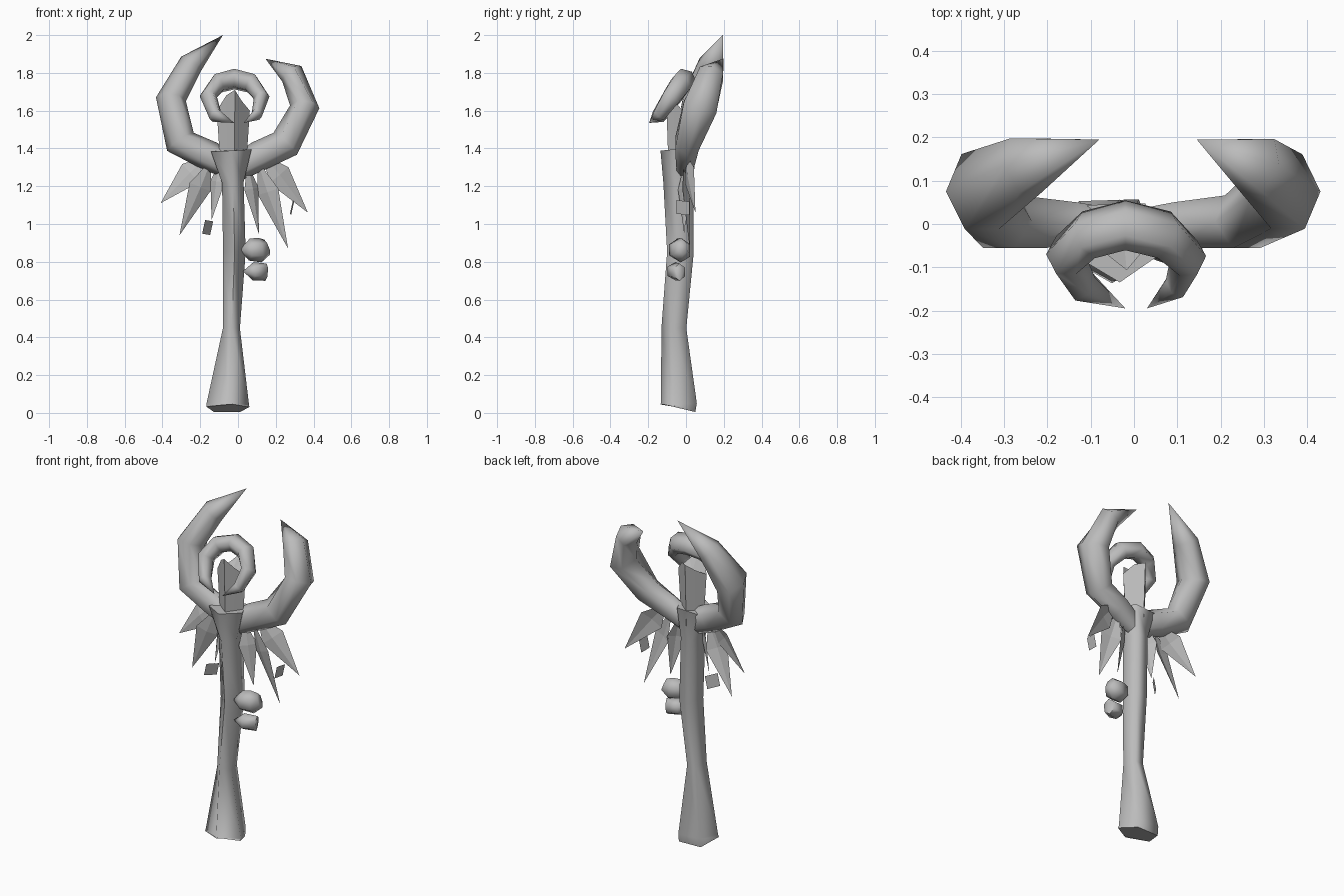
import bpy, bmesh, math
from mathutils import Vector

cube = bpy.data.objects.get("Cube")
if cube:
    bpy.data.objects.remove(cube)

grey = bpy.data.materials.new("plain grey")
grey.use_nodes = True
COLOUR = (0.5, 0.5, 0.5, 1)
grey.diffuse_color = COLOUR
grey.node_tree.nodes["Principled BSDF"].inputs["Base Color"].default_value = COLOUR


def finish(name, bm, angle=0, closed=True):
    """Turn a bmesh into a named object; angle > 0 gives smooth shading."""
    bmesh.ops.remove_doubles(bm, verts=bm.verts[:], dist=0.0005)
    if closed:
        bmesh.ops.recalc_face_normals(bm, faces=bm.faces[:])
    mesh = bpy.data.meshes.new(name)
    bm.to_mesh(mesh)
    bm.free()
    mesh.materials.append(grey)
    obj = bpy.data.objects.new(name, mesh)
    bpy.context.collection.objects.link(obj)
    if angle:
        bpy.ops.object.select_all(action='DESELECT')
        obj.select_set(True)
        bpy.context.view_layer.objects.active = obj
        bpy.ops.object.shade_smooth_by_angle(angle=math.radians(angle))


def tube(name, path, sides=6, ref=(0, 1, 0), turn=0.0):
    """Sweep a polygon along (x, y, z, radius along ref, radius across)."""
    bm = bmesh.new()
    pts = [Vector(p[:3]) for p in path]
    rings = []
    for i, p in enumerate(path):
        a, b = pts[max(i - 1, 0)], pts[min(i + 1, len(pts) - 1)]
        t = (b - a).normalized()
        r = Vector(ref)
        r = (r - t * r.dot(t)).normalized()
        s = t.cross(r)
        ring = []
        for k in range(sides):
            ang = turn + math.tau * k / sides
            ring.append(bm.verts.new(pts[i] + r * math.sin(ang) * p[3] + s * math.cos(ang) * p[4]))
        rings.append(ring)
    for lo, hi in zip(rings, rings[1:]):
        for k in range(sides):
            j = (k + 1) % sides
            bm.faces.new((lo[k], lo[j], hi[j], hi[k]))
    bm.faces.new(rings[0])
    bm.faces.new(rings[-1])
    bmesh.ops.dissolve_degenerate(bm, dist=0.0005, edges=bm.edges[:])
    finish(name, bm, angle=80)


# Five-sided staff with slanted foot and flared collar
tube("staff", [
    (-0.055, -0.035, 0.025, 0.105, 0.12),
    (-0.055, -0.029, 0.05, 0.104, 0.118),
    (-0.035, -0.058, 0.45, 0.072, 0.047),
    (-0.02, -0.023, 0.85, 0.077, 0.063),
    (-0.028, -0.032, 1.22, 0.088, 0.06),
    (-0.037, -0.035, 1.39, 0.1, 0.113)], sides=5, turn=math.radians(-20))

# Two curved horns, the right one longer
tube("right_horn", [
    (-0.02, -0.01, 1.30, 0.045, 0.07),
    (-0.15, -0.002, 1.36, 0.06, 0.08),
    (-0.305, 0.005, 1.435, 0.072, 0.085),
    (-0.355, 0.075, 1.66, 0.105, 0.08),
    (-0.25, 0.135, 1.845, 0.075, 0.065),
    (-0.08, 0.195, 2.0, 0, 0)])
tube("left_horn", [
    (0.0, -0.01, 1.30, 0.045, 0.07),
    (0.11, -0.002, 1.36, 0.06, 0.08),
    (0.25, 0.005, 1.425, 0.072, 0.085),
    (0.353, 0.075, 1.62, 0.105, 0.078),
    (0.285, 0.135, 1.795, 0.075, 0.065),
    (0.145, 0.195, 1.875, 0, 0)])

# Open curl leaning forward around the crystal
tube("curl", [
    (-0.02, -0.195, 1.535, 0, 0),
    (-0.12, -0.14, 1.575, 0.045, 0.038),
    (-0.157, -0.072, 1.675, 0.06, 0.046),
    (-0.105, -0.025, 1.745, 0.062, 0.05),
    (-0.02, -0.003, 1.767, 0.062, 0.052),
    (0.07, -0.025, 1.745, 0.062, 0.05),
    (0.125, -0.078, 1.67, 0.055, 0.042),
    (0.1, -0.138, 1.58, 0.04, 0.03),
    (0.03, -0.195, 1.535, 0, 0)], ref=(0, -0.75, 0.65))

# Four-sided crystal with a broken, jagged crown
bm = bmesh.new()
centre = Vector((-0.025, -0.025, 0))
peaks = (1.60, 1.66, 1.67, 1.63, 1.60, 1.68, 1.71, 1.65)


def corner(k, z, size):
    ang = math.tau * k / 8 + 0.1
    reach = size * (1 if k % 2 == 0 else 0.72)
    return bm.verts.new(centre + Vector((math.cos(ang) * reach, math.sin(ang) * reach, z)))


base = [corner(k, 1.3, 0.068) for k in range(8)]
crown = [corner(k, peaks[k], 0.088 if k % 4 == 0 else 0.082) for k in range(8)]
hollow = bm.verts.new(centre + Vector((0, 0, 1.6)))
for k in range(8):
    j = (k + 1) % 8
    bm.faces.new((base[k], base[j], crown[j], crown[k]))
    bm.faces.new((crown[k], crown[j], hollow))
bm.faces.new(base)
finish("crystal", bm)


# Hanging leaves: folded diamonds fanned out under the horns
def leaf(name, root, tip, width, twist):
    bm = bmesh.new()
    root, tip = Vector(root), Vector(tip)
    along = (tip - root).normalized()
    flat = along.cross(Vector((0, 1, 0))).normalized()
    across = flat * math.cos(twist) + along.cross(flat) * math.sin(twist)
    mid = root.lerp(tip, 0.36)
    ridge = bm.verts.new(mid + along.cross(across) * 0.012)
    rim = [bm.verts.new(v) for v in (root, mid + across * width, tip, mid - across * width)]
    for k in range(4):
        bm.faces.new((rim[k], rim[(k + 1) % 4], ridge))
    finish(name, bm, closed=False)


leaf("right_outer_leaf", (-0.16, 0.0, 1.36), (-0.41, 0.03, 1.11), 0.07, 0.35)
leaf("right_middle_leaf", (-0.14, -0.01, 1.34), (-0.31, 0.01, 0.94), 0.063, -0.35)
leaf("right_inner_leaf", (-0.09, -0.01, 1.34), (-0.14, -0.02, 1.02), 0.05, 0.7)
leaf("left_outer_leaf", (0.13, 0.0, 1.37), (0.37, 0.05, 1.06), 0.07, -0.35)
leaf("left_middle_leaf", (0.1, -0.01, 1.34), (0.265, 0.02, 0.87), 0.06, 0.35)
leaf("left_inner_leaf", (0.05, -0.01, 1.32), (0.11, -0.01, 0.95), 0.05, -0.7)


# Small loose scraps below the leaves
def scrap(name, centre, across, height):
    bm = bmesh.new()
    c, a, h = Vector(centre), Vector(across), Vector((0.008, 0, height))
    bm.faces.new([bm.verts.new(v) for v in (c - a - h, c + a - h * 1.2, c + a + h * 0.8, c - a + h)])
    finish(name, bm, closed=False)


scrap("right_scrap", (-0.16, -0.02, 0.985), (0.022, 0.03, 0), 0.036)
scrap("left_scrap", (0.287, -0.015, 1.09), (0.004, 0.034, 0), 0.036)

# Two faceted pods hanging beside the staff
tube("upper_pod", [
    (0.01, -0.062, 0.865, 0, 0),
    (0.06, -0.045, 0.864, 0.055, 0.058),
    (0.115, -0.027, 0.862, 0.058, 0.066),
    (0.155, -0.015, 0.878, 0.03, 0.042)])
tube("lower_pod", [
    (0.026, -0.075, 0.75, 0, 0),
    (0.08, -0.057, 0.75, 0.05, 0.048),
    (0.148, -0.034, 0.745, 0.035, 0.046)])
